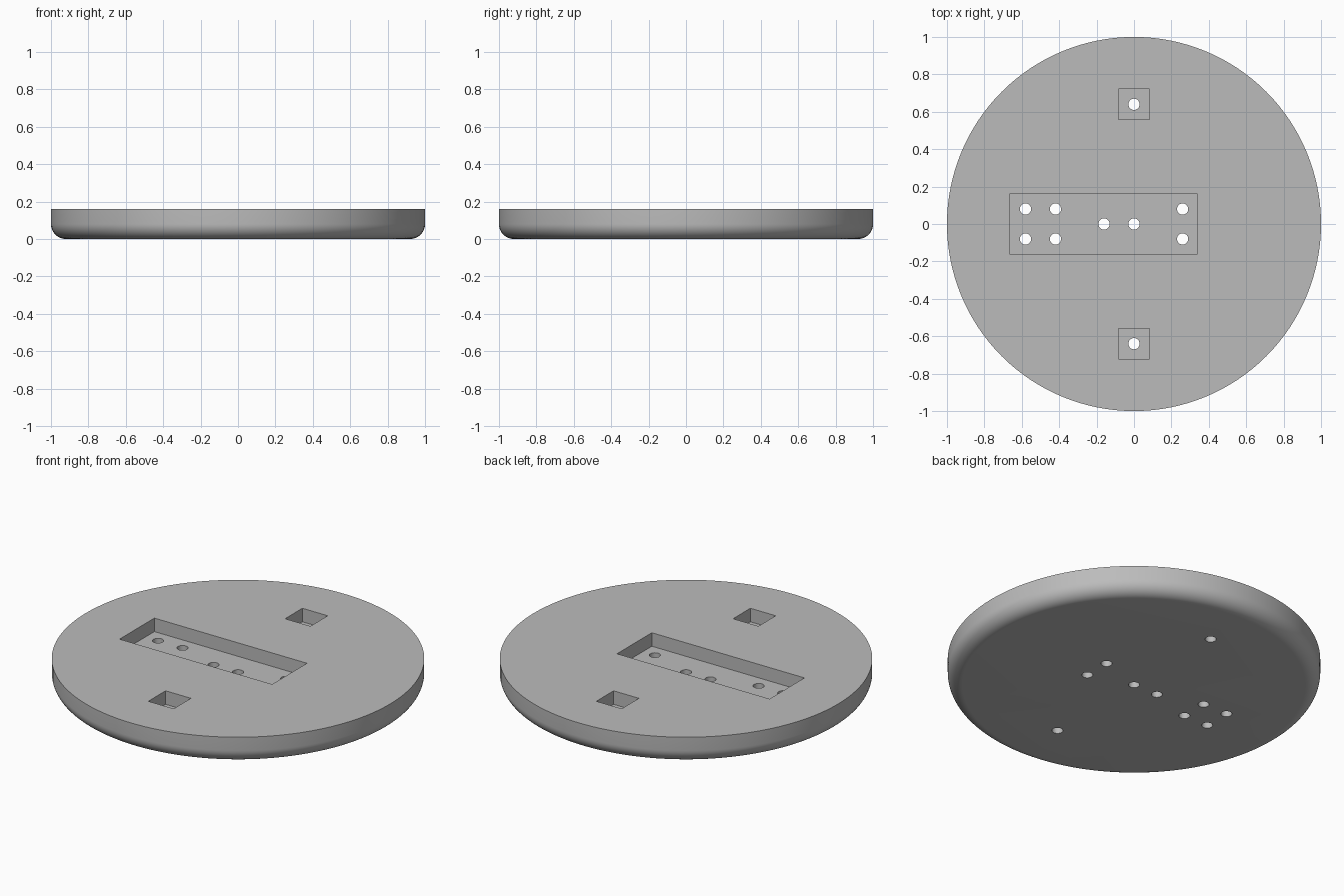
import bpy, bmesh, math
from mathutils import Matrix

if "Cube" in bpy.data.objects:
    bpy.data.objects.remove(bpy.data.objects["Cube"])

HEIGHT = 0.16
FILLET = 0.08
FLOOR = 0.08      # height of the pocket floors
SIDES = 128


def make_object(name, bm):
    bmesh.ops.recalc_face_normals(bm, faces=bm.faces)
    mesh = bpy.data.meshes.new(name)
    bm.to_mesh(mesh)
    bm.free()
    obj = bpy.data.objects.new(name, mesh)
    bpy.context.collection.objects.link(obj)
    return obj


def add_box(bm, x0, x1, y0, y1, z0, z1):
    mat = Matrix.Translation(((x0 + x1) / 2, (y0 + y1) / 2, (z0 + z1) / 2))
    bmesh.ops.create_cube(bm, size=1, matrix=mat @ Matrix.Diagonal((x1 - x0, y1 - y0, z1 - z0, 1)))


# Round base: stacked rings with a rounded lower edge
profile = []
for i in range(13):
    a = math.pi / 2 * i / 12
    profile.append((1 - FILLET + FILLET * math.sin(a), FILLET - FILLET * math.cos(a)))
profile.append((1, HEIGHT))
bm = bmesh.new()
rings = []
for r, z in profile:
    rings.append([bm.verts.new((r * math.cos(2 * math.pi * k / SIDES),
                                r * math.sin(2 * math.pi * k / SIDES), z)) for k in range(SIDES)])
for low, high in zip(rings, rings[1:]):
    for k in range(SIDES):
        n = (k + 1) % SIDES
        bm.faces.new((low[k], low[n], high[n], high[k]))
bm.faces.new(rings[0][::-1])
bm.faces.new(rings[-1])
base = make_object("round_base", bm)

# Pockets: one long slot and two small square recesses
bm = bmesh.new()
add_box(bm, -0.662, 0.338, -0.163, 0.163, FLOOR, 0.3)
for y in (-0.64, 0.64):
    add_box(bm, -0.083, 0.083, y - 0.081, y + 0.081, FLOOR, 0.3)
pockets = make_object("pocket_cutter", bm)

# Screw holes through the floors
spots = [(x, y) for x in (-0.58, -0.42, 0.26) for y in (-0.08, 0.08)]
spots += [(-0.16, 0), (0, 0), (0, -0.64), (0, 0.64)]
bm = bmesh.new()
for x, y in spots:
    bmesh.ops.create_cone(bm, cap_ends=True, segments=32, radius1=0.03, radius2=0.03,
                          depth=0.6, matrix=Matrix.Translation((x, y, 0.1)))
holes = make_object("hole_cutter", bm)

# Cut the pockets and holes
bpy.context.view_layer.objects.active = base
base.select_set(True)
for cutter in (pockets, holes):
    mod = base.modifiers.new(cutter.name, 'BOOLEAN')
    mod.operation = 'DIFFERENCE'
    mod.solver = 'EXACT'
    mod.object = cutter
    bpy.ops.object.modifier_apply(modifier=mod.name)
    bpy.data.objects.remove(cutter, do_unlink=True)

# Colour and shading
grey = bpy.data.materials.new("plain_grey")
grey.diffuse_color = (0.5, 0.5, 0.5, 1)
grey.use_nodes = True
grey.node_tree.nodes["Principled BSDF"].inputs["Base Color"].default_value = grey.diffuse_color
base.data.materials.clear()
base.data.materials.append(grey)
bpy.ops.object.shade_smooth_by_angle(angle=math.radians(30))
